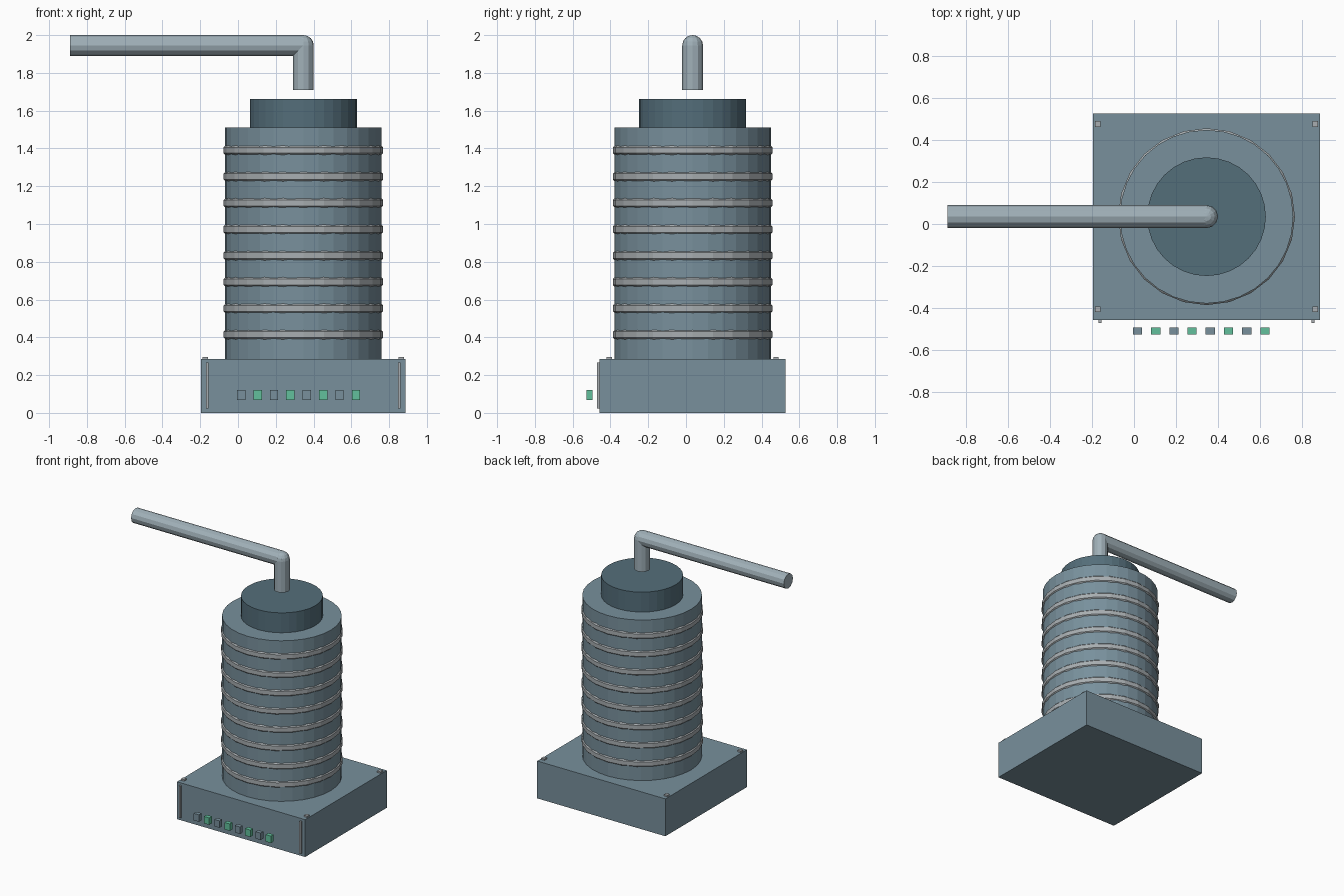
import bpy
import math
from mathutils import Matrix

if "Cube" in bpy.data.objects:
    bpy.data.objects.remove(bpy.data.objects["Cube"], do_unlink=True)

CX, CY = 0.346, 0.035          # axis of the column
BASE_TOP, BODY_TOP, CAP_TOP = 0.285, 1.51, 1.662
ROD_R, ROD_Z = 0.055, 1.945


def material(name, rgb):
    lin = [(c / 255 / 12.92) if c < 11 else ((c / 255 + 0.055) / 1.055) ** 2.4 for c in rgb]
    mat = bpy.data.materials.new(name)
    mat.use_nodes = True
    mat.diffuse_color = (*lin, 1)
    mat.node_tree.nodes["Principled BSDF"].inputs["Base Color"].default_value = (*lin, 1)
    return mat


STEEL = material("blue grey", (120, 144, 156))
DARK = material("dark slate", (84, 110, 122))
TRIM = material("light grey", (168, 174, 177))
PIPE = material("pale steel", (160, 176, 184))
GREEN = material("signal green", (98, 192, 156))


def finish(name, mat):
    obj = bpy.context.object
    obj.name = obj.data.name = name
    obj.data.materials.clear()
    obj.data.materials.append(mat)
    return obj


def box(name, mat, centre, size):
    bpy.ops.mesh.primitive_cube_add(size=1, location=centre)
    obj = finish(name, mat)
    obj.data.transform(Matrix.Diagonal((*size, 1)))
    return obj


def cylinder(name, mat, radius, z0, z1, sides):
    bpy.ops.mesh.primitive_cylinder_add(vertices=sides, radius=radius, depth=z1 - z0,
                                        location=(CX, CY, (z0 + z1) / 2))
    return finish(name, mat)


# Base block
box("base", STEEL, (CX, CY, BASE_TOP / 2), (1.082, 0.984, BASE_TOP))

# Column and cap
cylinder("column", STEEL, 0.414, BASE_TOP, BODY_TOP, 32)
cylinder("cap", DARK, 0.283, BODY_TOP, CAP_TOP, 32)

# Ribs: an eight-sided section turned so that a flat faces outward
for i in range(8):
    bpy.ops.mesh.primitive_torus_add(major_radius=0.384, minor_radius=0.041,
                                     major_segments=24, minor_segments=8,
                                     location=(CX, CY, 0.414 + i * 0.1395))
    rib = finish(f"rib_{i + 1}", TRIM)
    turn = math.pi / 8
    for v in rib.data.vertices:
        r = math.hypot(v.co.x, v.co.y)
        d, z = r - 0.384, v.co.z
        new_r = 0.384 + d * math.cos(turn) - z * math.sin(turn)
        v.co.z = d * math.sin(turn) + z * math.cos(turn)
        v.co.x *= new_r / r
        v.co.y *= new_r / r

# Bent pipe: riser, elbow ball and long arm
cylinder("pipe_riser", PIPE, ROD_R, 1.71, ROD_Z, 12)
bpy.ops.mesh.primitive_uv_sphere_add(segments=12, ring_count=8, radius=ROD_R,
                                     location=(CX, CY, ROD_Z))
finish("pipe_elbow", PIPE)
ARM_END = -0.889
bpy.ops.mesh.primitive_cylinder_add(vertices=12, radius=ROD_R, depth=CX - ARM_END,
                                    location=((CX + ARM_END) / 2, CY, ROD_Z),
                                    rotation=(0, math.pi / 2, 0))
finish("pipe_arm", PIPE)

# Front trim strips and corner tabs
for side, label in ((-1, "right"), (1, "left")):
    box(f"front_strip_{label}", TRIM, (CX + side * 0.508, -0.464, 0.145), (0.013, 0.016, 0.245))
    for end, where in ((-1, "front"), (1, "back")):
        box(f"corner_tab_{where}_{label}", TRIM,
            (CX + side * 0.519, CY + end * 0.442, BASE_TOP), (0.028, 0.028, 0.022))

# Row of indicator lights floating ahead of the base
for i in range(8):
    box(f"indicator_{i + 1}", GREEN if i % 2 else STEEL,
        (0.017 + i * 0.0868, -0.511, 0.095), (0.044, 0.032, 0.053))
